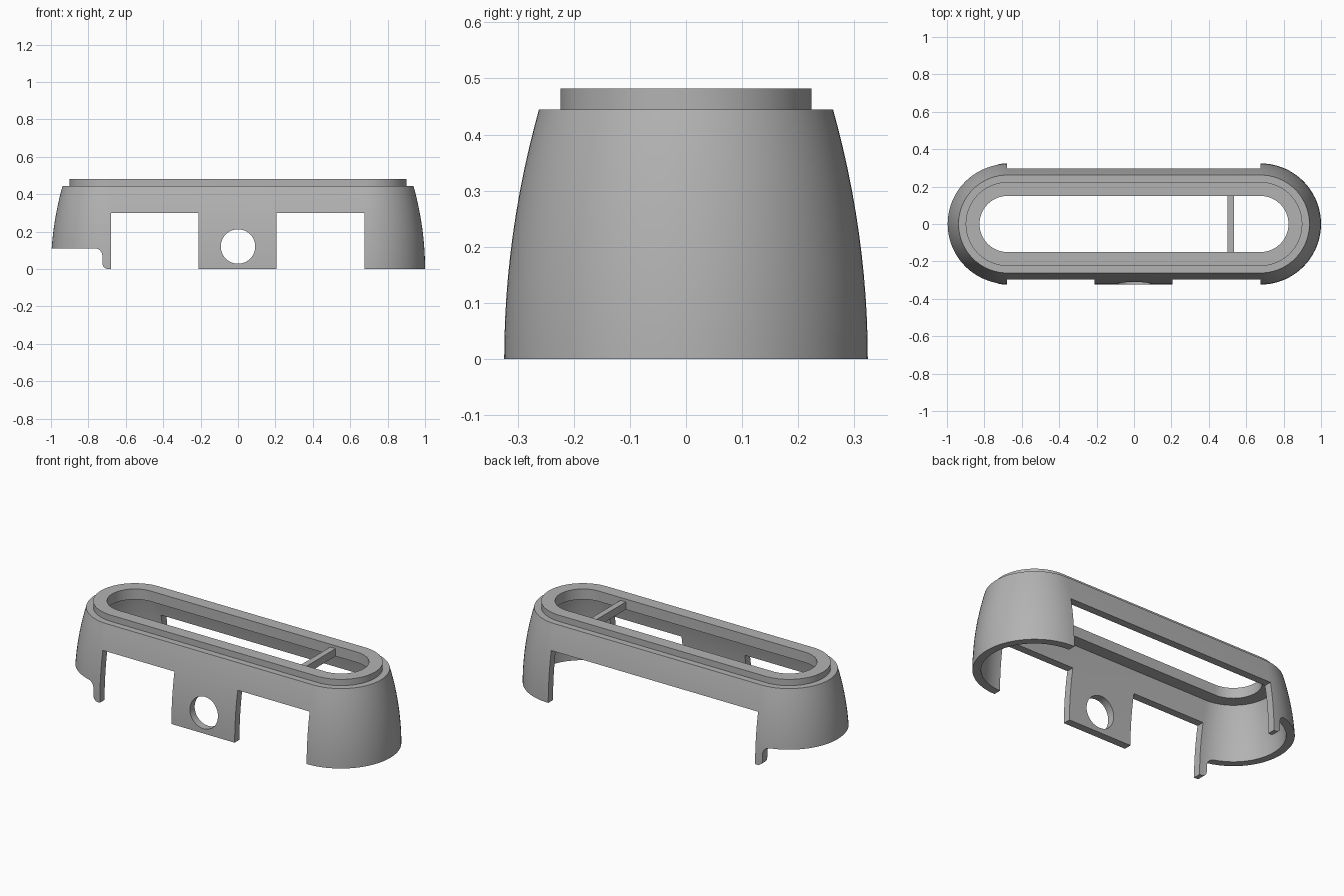
import bpy, bmesh
from math import pi, sin, cos, radians
from mathutils import Vector

cube = bpy.data.objects.get("Cube")
if cube:
    bpy.data.objects.remove(cube)

grey = bpy.data.materials.new("plain_grey")
grey.use_nodes = True
colour = (0.45, 0.45, 0.45, 1)
grey.diffuse_color = colour
grey.node_tree.nodes["Principled BSDF"].inputs["Base Color"].default_value = colour

STRAIGHT = 0.676   # half length of the straight sides
SHOULDER = 0.445   # height where the curved body ends
WALL = 0.045
CEILING = 0.42


def make_object(name, bm):
    bmesh.ops.recalc_face_normals(bm, faces=bm.faces)
    mesh = bpy.data.meshes.new(name)
    bm.to_mesh(mesh)
    bm.free()
    mesh.materials.append(grey)
    obj = bpy.data.objects.new(name, mesh)
    bpy.context.collection.objects.link(obj)
    return obj


def prism(name, points, depth):
    """Extrude a flat outline along a vector."""
    bm = bmesh.new()
    face = bm.faces.new([bm.verts.new(p) for p in points])
    top = bmesh.ops.extrude_face_region(bm, geom=[face])["geom"]
    moved = [v for v in top if isinstance(v, bmesh.types.BMVert)]
    bmesh.ops.translate(bm, verts=moved, vec=Vector(depth))
    return make_object(name, bm)


def arc(cx, cz, r, start, end, steps):
    angles = [radians(start + (end - start) * i / steps) for i in range(steps + 1)]
    return [(cx + r * cos(a), cz + r * sin(a)) for a in angles]


def body_radius(z):
    return 0.324 - 0.062 * (z / SHOULDER) ** 2


def stadium(bm, r, z, steps=36):
    ring = []
    for side in (1, -1):
        for i in range(steps + 1):
            a = -side * pi / 2 + side * pi * i / steps if side > 0 else pi / 2 + pi * i / steps
            ring.append(bm.verts.new((side * STRAIGHT + r * cos(a), r * sin(a), z)))
    return ring


def cut(target, cutter):
    cutter.hide_render = True
    mod = target.modifiers.new("cut", "BOOLEAN")
    mod.operation = "DIFFERENCE"
    mod.solver = "EXACT"
    mod.object = cutter
    bpy.context.view_layer.objects.active = target
    bpy.ops.object.modifier_apply(modifier=mod.name)
    bpy.data.objects.remove(cutter)


# Shell: one closed wall section swept around a stadium outline
n = 12
section = [(body_radius(SHOULDER * i / n), SHOULDER * i / n) for i in range(n + 1)]
section += [(0.224, SHOULDER), (0.224, 0.482), (0.15, 0.482), (0.15, CEILING)]
section += [(body_radius(CEILING * i / n) - WALL, CEILING * i / n) for i in range(n, -1, -1)]
bm = bmesh.new()
rings = [stadium(bm, r, z) for r, z in section]
for k, ring in enumerate(rings):
    above = rings[(k + 1) % len(rings)]
    for i in range(len(ring)):
        j = (i + 1) % len(ring)
        bm.faces.new((ring[i], ring[j], above[j], above[i]))
shell = make_object("shell", bm)

# Side openings, leaving the front tab
plan = [(-0.68, 0.5), (-0.68, -0.5), (-0.21, -0.5), (-0.21, 0),
        (0.205, 0), (0.205, -0.5), (0.677, -0.5), (0.677, 0.5)]
cut(shell, prism("side_cutter", [(x, y, -0.1) for x, y in plan], (0, 0, 0.4)))

# Raised right end with slim rounded legs
outline = [(-1.2, -0.1), (-1.2, 0.11)]
outline += arc(-0.765, 0.07, 0.04, 90, 0, 6)
outline += arc(-0.695, 0.03, 0.03, 180, 270, 6)
outline += [(-0.695, -0.1)]
cut(shell, prism("end_cutter", [(x, -0.5, z) for x, z in outline], (0, 1, 0)))

# Round hole in the front tab
circle = arc(0, 0.12, 0.092, 0, 360, 48)[:-1]
cut(shell, prism("hole_cutter", [(x, -0.5, z) for x, z in circle], (0, 0.45, 0)))

# Crossbar in the top opening
bar = [(0.5, -0.155), (0.535, -0.155), (0.535, 0.155), (0.5, 0.155)]
prism("crossbar", [(x, y, CEILING) for x, y in bar], (0, 0, 0.045))

# Smooth curves, sharp edges
bpy.ops.object.select_all(action="DESELECT")
shell.select_set(True)
bpy.context.view_layer.objects.active = shell
bpy.ops.object.shade_smooth_by_angle(angle=radians(30))
